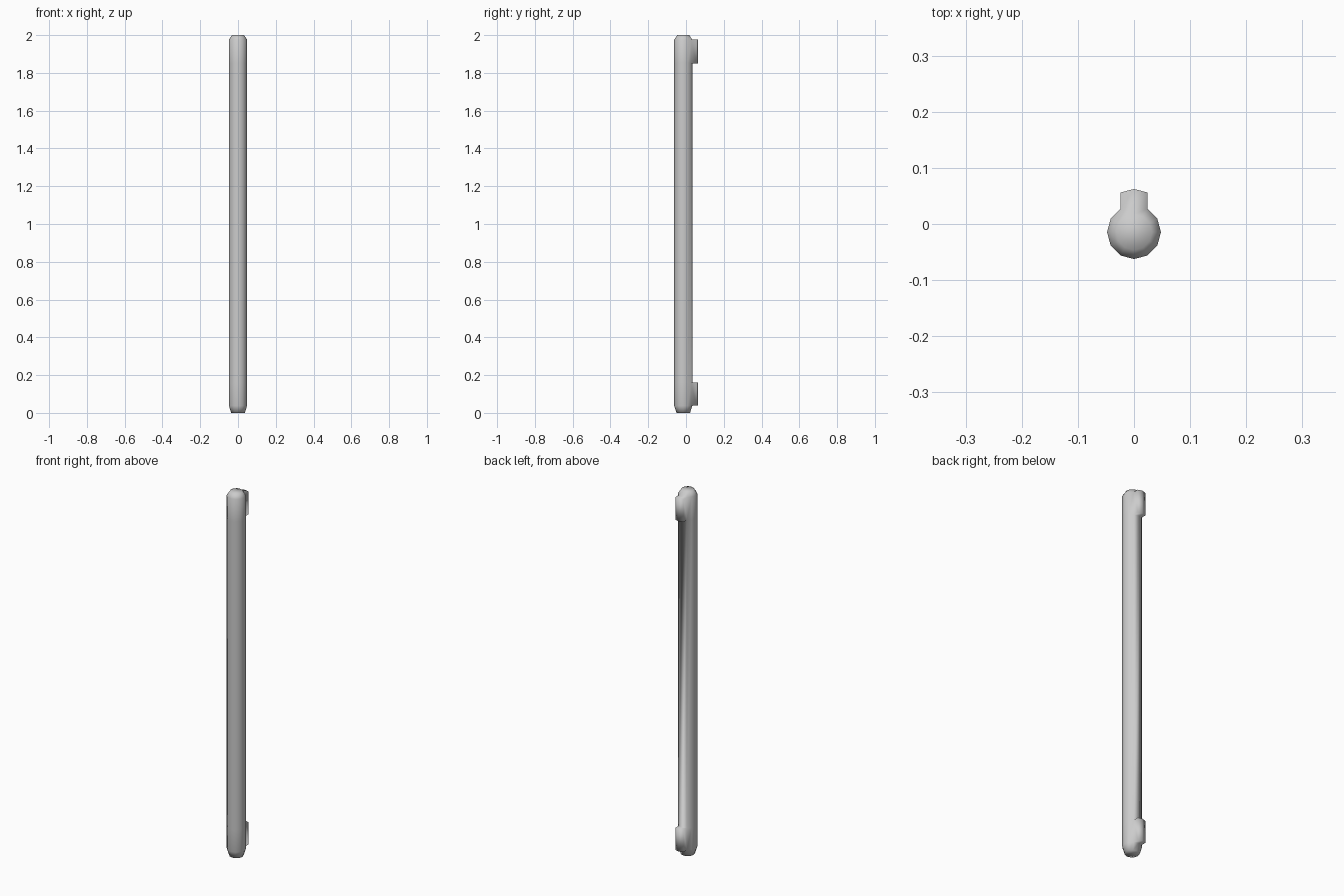
import bpy, bmesh, math
from mathutils import Vector

if "Cube" in bpy.data.objects:
    bpy.data.objects.remove(bpy.data.objects["Cube"])

SIDES = 12
CY, R = -0.0145, 0.048
# pole profile: (radius, height), bevelled at both ends
PROFILE = [(0.036, 0.0), (R, 0.038), (R, 0.16), (R, 1.851), (R, 1.976), (0.032, 2.0)]

bm = bmesh.new()

# pole: stacked rings
rings = []
for r, z in PROFILE:
    rings.append([bm.verts.new((r * math.cos(2 * math.pi * i / SIDES),
                                CY + r * math.sin(2 * math.pi * i / SIDES), z))
                  for i in range(SIDES)])
lugs = []
for k in range(len(rings) - 1):
    for i in range(SIDES):
        j = (i + 1) % SIDES
        f = bm.faces.new((rings[k][i], rings[k][j], rings[k + 1][j], rings[k + 1][i]))
        # the two rear faces of the lower and upper bands carry the mounting lugs
        if k in (1, 3) and i in (2, 3):
            lugs.append(f)
bm.faces.new(rings[-1])
bm.faces.new(rings[0][::-1])

# mounting lugs: pull the rear faces straight back
res = bmesh.ops.extrude_face_region(bm, geom=[f for f in lugs if f.calc_center_median().z < 1.0])
bmesh.ops.translate(bm, vec=Vector((0, 0.029, 0)),
                    verts=[g for g in res["geom"] if isinstance(g, bmesh.types.BMVert)])
bmesh.ops.delete(bm, geom=[f for f in lugs if f.is_valid and f.calc_center_median().z < 1.0
                           and f.calc_center_median().y < 0.04], context='FACES_ONLY')

# upper lug sits on the band just under the top bevel
bm.faces.ensure_lookup_table()
upper = [f for f in bm.faces if 1.86 < f.calc_center_median().z < 1.97
         and f.calc_center_median().y > CY + R * 0.8]
res = bmesh.ops.extrude_face_region(bm, geom=upper)
bmesh.ops.translate(bm, vec=Vector((0, 0.029, 0)),
                    verts=[g for g in res["geom"] if isinstance(g, bmesh.types.BMVert)])
bmesh.ops.delete(bm, geom=[f for f in upper if f.is_valid], context='FACES_ONLY')
bmesh.ops.recalc_face_normals(bm, faces=bm.faces)

for f in bm.faces:
    f.smooth = True
mesh = bpy.data.meshes.new("pole")
bm.to_mesh(mesh)
bm.free()
obj = bpy.data.objects.new("pole_with_lugs", mesh)
bpy.context.collection.objects.link(obj)
